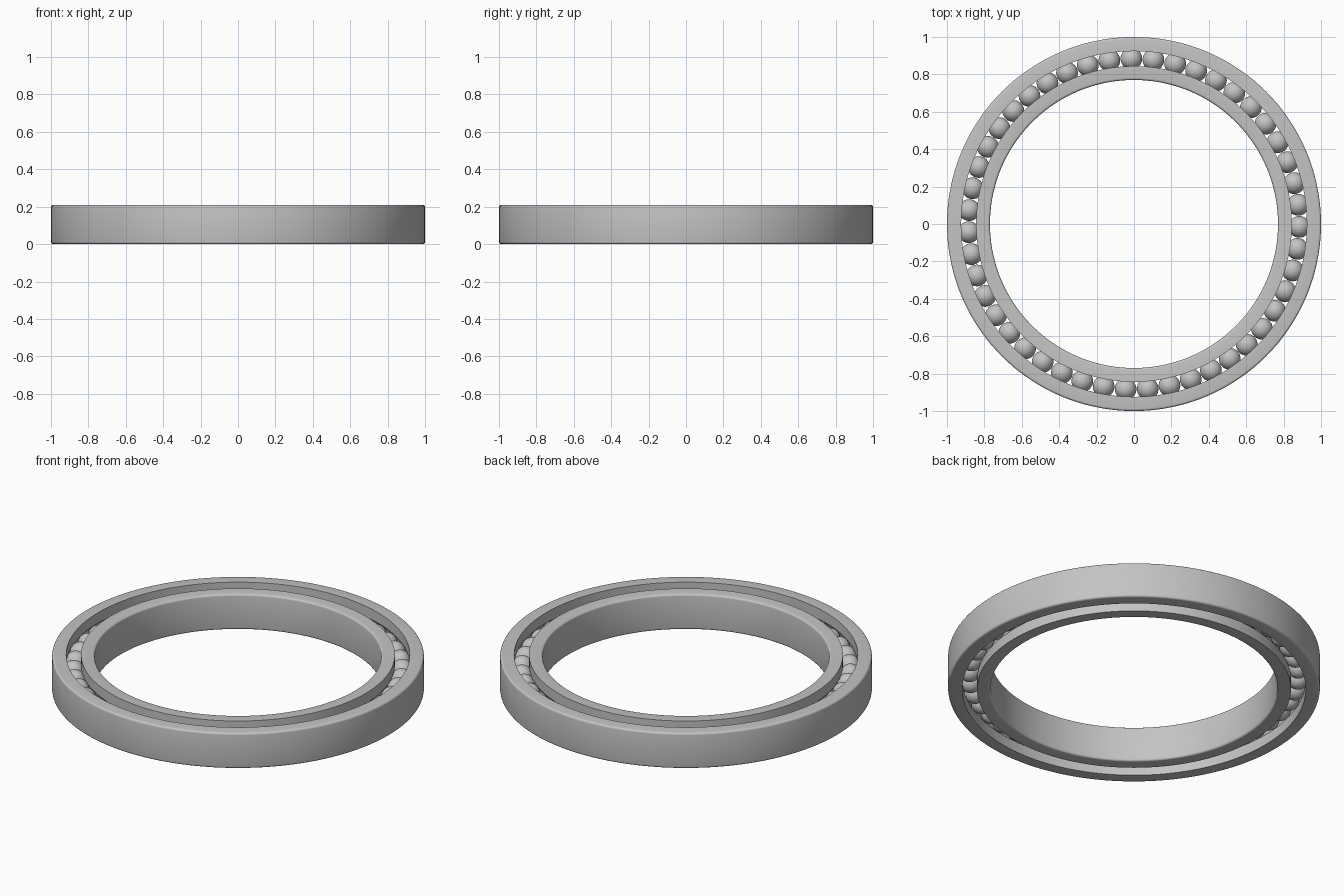
import bpy, bmesh
from math import sin, cos, tau, pi, radians, asin
from mathutils import Vector, Matrix

cube = bpy.data.objects.get("Cube")
if cube:
    bpy.data.objects.remove(cube)

HEIGHT = 0.21
MID = HEIGHT / 2
PITCH = 0.884        # radius of the ball circle
HALF_GAP = 0.04      # half the space between the rings
BALL_R = 0.058
GROOVE_R = 0.059
FILLET = 0.012
BALLS = 47
SEGMENTS = 144

steel = bpy.data.materials.new("steel_grey")
steel.use_nodes = True
colour = (0.55, 0.55, 0.55, 1)
steel.diffuse_color = colour
steel.node_tree.nodes["Principled BSDF"].inputs["Base Color"].default_value = colour


def finish(name, bm, angle):
    mesh = bpy.data.meshes.new(name)
    bm.to_mesh(mesh)
    bm.free()
    obj = bpy.data.objects.new(name, mesh)
    bpy.context.collection.objects.link(obj)
    mesh.materials.append(steel)
    bpy.ops.object.select_all(action="DESELECT")
    obj.select_set(True)
    bpy.context.view_layer.objects.active = obj
    bpy.ops.object.shade_smooth_by_angle(angle=radians(angle))


def ring_profile(side, far):
    """Section of a race: side is +1 for the outer ring, -1 for the inner."""
    points = []
    # Ball groove, bottom to top
    edge = asin(HALF_GAP / GROOVE_R)
    points.append((PITCH + side * HALF_GAP, 0))
    for i in range(13):
        a = (pi / 2 - edge) * (i / 6 - 1)
        points.append((PITCH + side * GROOVE_R * cos(a), MID + GROOVE_R * sin(a)))
    points.append((PITCH + side * HALF_GAP, HEIGHT))
    # Rounded corners on the far wall
    for z, start in ((HEIGHT - FILLET, pi / 2), (FILLET, 0)):
        for i in range(5):
            a = start - i * pi / 8
            points.append((far + side * FILLET * (cos(a) - 1), z + FILLET * sin(a)))
    return points


def ring(name, side, far):
    bm = bmesh.new()
    loops = []
    points = ring_profile(side, far)
    for s in range(SEGMENTS):
        t = tau * s / SEGMENTS
        loops.append([bm.verts.new((r * cos(t), r * sin(t), z)) for r, z in points])
    n = len(points)
    for s in range(SEGMENTS):
        a, b = loops[s], loops[(s + 1) % SEGMENTS]
        for i in range(n):
            j = (i + 1) % n
            bm.faces.new((a[i], b[i], b[j], a[j]))
    bmesh.ops.recalc_face_normals(bm, faces=bm.faces)
    finish(name, bm, 30)


ring("outer_ring", 1, 1.0)
ring("inner_ring", -1, 0.77)

# Balls spaced evenly in the raceway
bm = bmesh.new()
for k in range(BALLS):
    t = tau * k / BALLS - radians(1)
    place = Matrix.Translation(Vector((PITCH * cos(t), PITCH * sin(t), MID)))
    bmesh.ops.create_uvsphere(bm, u_segments=32, v_segments=16, radius=BALL_R, matrix=place)
finish("bearing_balls", bm, 60)
